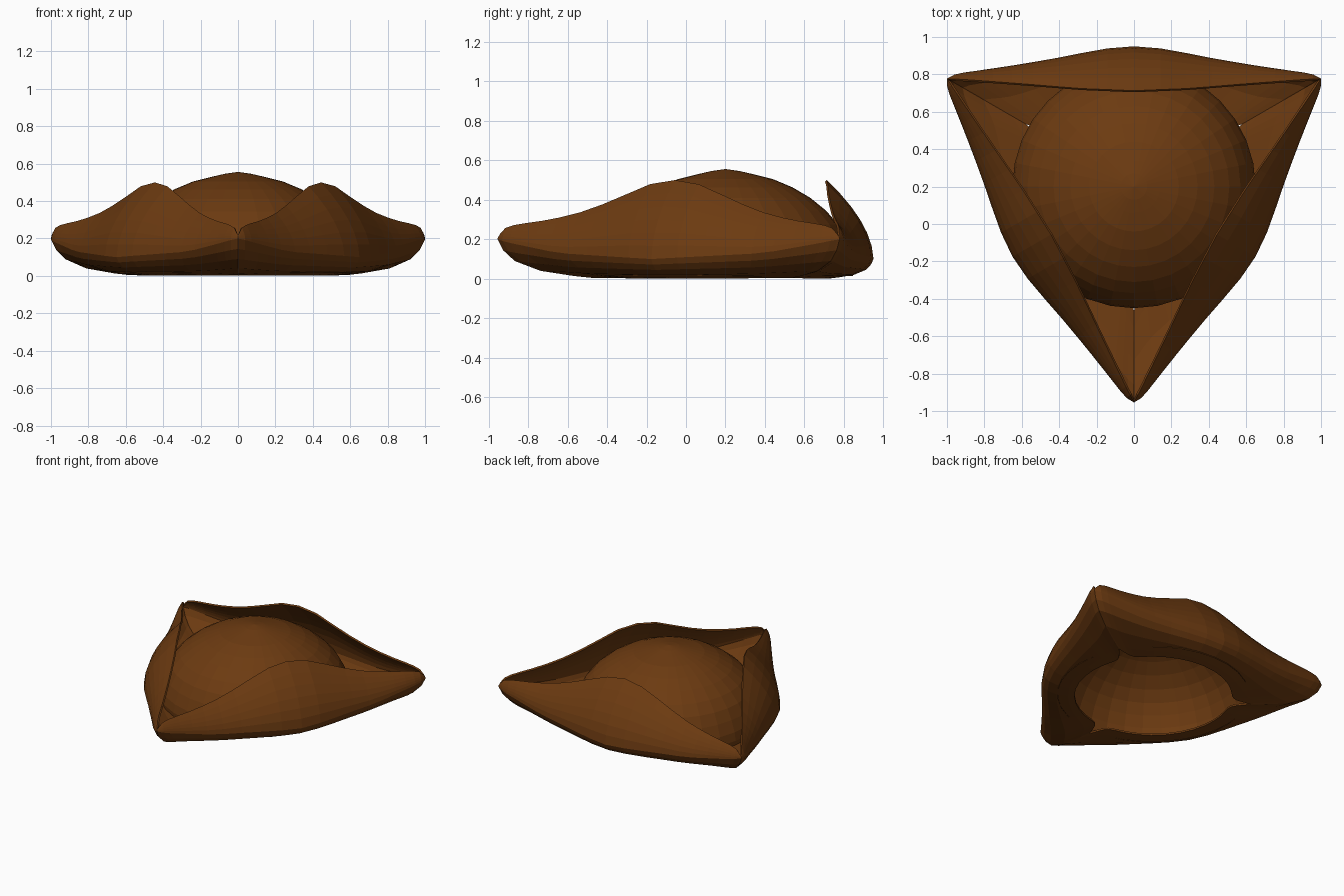
import bpy, bmesh, math
from mathutils import Matrix, Vector

if "Cube" in bpy.data.objects:
    bpy.data.objects.remove(bpy.data.objects["Cube"])

CY = 0.2  # centre of the three-fold symmetry

felt = bpy.data.materials.new("brown felt")
felt.diffuse_color = (0.15, 0.043, 0.0055, 1)
felt.use_nodes = True
felt.node_tree.nodes["Principled BSDF"].inputs["Base Color"].default_value = felt.diffuse_color


def curve(points, x):
    """Piecewise linear lookup."""
    for (x0, y0), (x1, y1) in zip(points, points[1:]):
        if x <= x1:
            return y0 + (y1 - y0) * (x - x0) / (x1 - x0)
    return points[-1][1]


def finish(bm, name):
    me = bpy.data.meshes.new(name)
    bm.to_mesh(me)
    bm.free()
    me.materials.append(felt)
    ob = bpy.data.objects.new(name, me)
    bpy.context.collection.objects.link(ob)
    return ob


# Curves along one folded side (0 = middle, 1 = corner)
RIM_Z = [(0, .5), (.08, .494), (.16, .475), (.35, .40), (.5, .345), (.7, .30), (.9, .275), (.97, .255), (1, .215)]
RIM_V = [(0, .513), (.3, .525), (.6, .55), (.9, .572), (1, .577)]
BULGE_V = [(0, .75), (.1, .745), (.2, .73), (.4, .69), (.6, .655), (.8, .625), (.95, .604), (1, .577)]
BULGE_Z = [(0, .1), (.6, .13), (.9, .18), (1, .2)]
FLOOR = [(0, .02), (.2, .07), (.55, .2), (.82, .45), (.94, .72), (1, 1)]  # rise from hole to bulge


def side_column(u):
    a = abs(u)
    bulge = Vector((u, curve(BULGE_V, a), curve(BULGE_Z, a)))
    rim = Vector((u * .995, curve(RIM_V, a), curve(RIM_Z, a)))
    if a > .9999:
        rim.y = abs(rim.x) * math.tan(math.radians(30))
        bulge.y = math.tan(math.radians(30))
    r = .53 + .14 * a ** 14           # head hole, pinched outwards at the corners
    inner = bulge.xy.normalized() * r
    col = []
    for q, rise in FLOOR:
        p = inner.lerp(bulge.xy, q)
        col.append(Vector((p.x, p.y, bulge.z * rise)))
    for k in range(1, 7):
        w = k / 6
        p = bulge.xy.lerp(rim.xy, w ** 1.8)
        col.append(Vector((p.x, p.y, bulge.z + (rim.z - bulge.z) * w)))
    return col


# Brim: three identical turned-up sides joined at the corners
bm = bmesh.new()
N = 22
for turn in range(3):
    rot = Matrix.Translation((0, CY, 0)) @ Matrix.Rotation(turn * math.tau / 3, 4, 'Z')
    cols = []
    for j in range(N + 1):
        u = math.sin(math.pi / 2 * (2 * j / N - 1))
        cols.append([bm.verts.new(rot @ p) for p in side_column(u)])
    for a, b in zip(cols, cols[1:]):
        for i in range(len(a) - 1):
            bm.faces.new((a[i], a[i + 1], b[i + 1], b[i]))
bmesh.ops.remove_doubles(bm, verts=bm.verts, dist=.0008)
brim = finish(bm, "brim")
mod = brim.modifiers.new("thickness", 'SOLIDIFY')
mod.thickness = .012
mod.offset = -1

# Crown: lathed dome, open underneath
PROFILE = [(.07, .546), (.14, .53), (.24, .505), (.34, .463), (.43, .41), (.51, .345),
           (.57, .275), (.61, .2), (.64, .12), (.65, .06), (.645, .015)]
bm = bmesh.new()
S = 32
top = bm.verts.new((0, CY, .556))
rings = [[bm.verts.new((r * math.cos(k * math.tau / S), CY + r * math.sin(k * math.tau / S), z))
          for k in range(S)] for r, z in PROFILE]
for k in range(S):
    n = (k + 1) % S
    bm.faces.new((top, rings[0][k], rings[0][n]))
    for a, b in zip(rings, rings[1:]):
        bm.faces.new((a[k], b[k], b[n], a[n]))
finish(bm, "crown")
